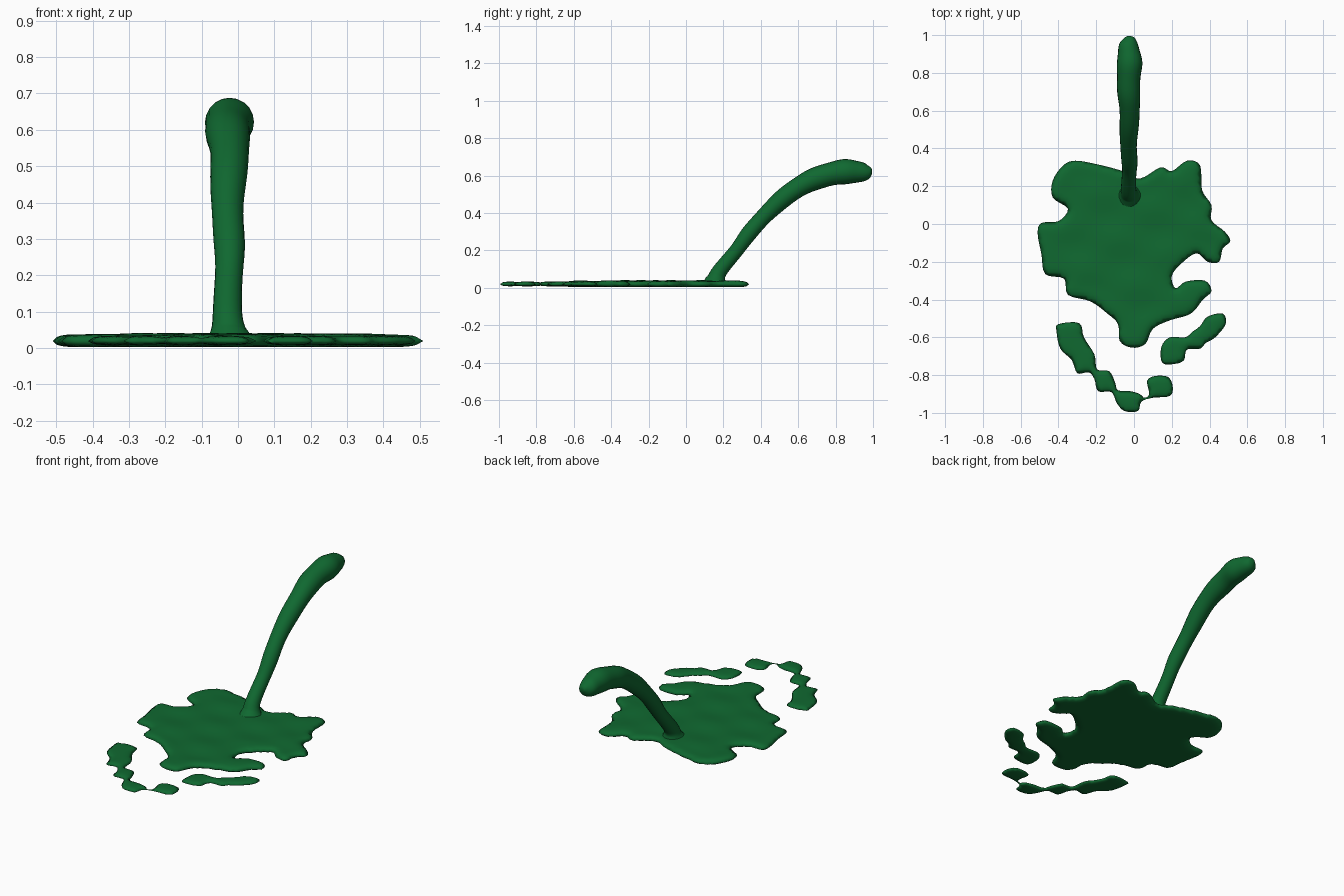
import bpy, bmesh, math
from mathutils import Vector
from mathutils.geometry import delaunay_2d_cdt, intersect_point_line

if "Cube" in bpy.data.objects:
    bpy.data.objects.remove(bpy.data.objects["Cube"])

green = bpy.data.materials.new("green_liquid")
green.diffuse_color = (0.005, 0.14, 0.03, 1)
green.use_nodes = True
green.node_tree.nodes["Principled BSDF"].inputs["Base Color"].default_value = green.diffuse_color


def spline(pts, steps, closed):
    """Catmull-Rom curve through the points."""
    pts = [Vector(p) for p in pts]
    n, out = len(pts), []
    get = (lambda i: pts[i % n]) if closed else (lambda i: pts[max(0, min(n - 1, i))])
    for i in range(n if closed else n - 1):
        a, b, c, d = (get(i + k) for k in (-1, 0, 1, 2))
        for s in range(steps):
            t = s / steps
            out.append(0.5 * (2 * b + (c - a) * t + (2 * a - 5 * b + 4 * c - d) * t * t
                              + (3 * b - a - 3 * c + d) * t ** 3))
    return out if closed else out + [pts[-1]]


def finish(bm, name):
    bmesh.ops.recalc_face_normals(bm, faces=bm.faces)
    for f in bm.faces:
        f.smooth = True
    me = bpy.data.meshes.new(name)
    bm.to_mesh(me)
    bm.free()
    me.materials.append(green)
    ob = bpy.data.objects.new(name, me)
    bpy.context.collection.objects.link(ob)
    return ob


def pool(name, outline, rise, drop, cell=0.02, ripple=0.0, rim_z=0.019):
    """Thin lens-edged sheet of liquid filling an outline."""
    rim = spline(outline, 4, True)
    n = len(rim)
    segs = [(rim[i], rim[(i + 1) % n]) for i in range(n)]

    def edge_distance(p):
        best = 9
        for a, b in segs:
            q, t = intersect_point_line(p, a, b)
            q = a if t < 0 else b if t > 1 else q
            best = min(best, (p - q.to_2d()).length)
        return best

    def inside(p):
        hit = False
        for a, b in segs:
            if (a.y > p.y) != (b.y > p.y) and p.x < a.x + (p.y - a.y) * (b.x - a.x) / (b.y - a.y):
                hit = not hit
        return hit

    pts = list(rim)
    xs, ys = [p.x for p in rim], [p.y for p in rim]
    for i in range(int((max(xs) - min(xs)) / cell) + 1):
        for j in range(int((max(ys) - min(ys)) / cell) + 1):
            p = Vector((min(xs) + (i + 0.5 * (j % 2)) * cell, min(ys) + j * cell))
            if inside(p) and edge_distance(p) > 0.008:
                pts.append(p)
    verts, _, faces, *_ = delaunay_2d_cdt(pts, [(i, (i + 1) % n) for i in range(n)], [], 1, 1e-5)
    bm = bmesh.new()
    top, bottom = [], []
    for v in verts:
        d = edge_distance(v)
        if d < 1e-4:
            top.append(bm.verts.new((v.x, v.y, rim_z)))
            bottom.append(top[-1])
            continue
        k = math.sqrt(1 - (1 - min(d / 0.05, 1)) ** 2)
        wave = ripple * min(d / 0.1, 1) * math.sin(13 * v.x + 5 * v.y) * math.sin(24 * v.y - 4 * v.x)
        top.append(bm.verts.new((v.x, v.y, rim_z + rise * k + wave)))
        bottom.append(bm.verts.new((v.x, v.y, rim_z - drop * k)))
    for f in faces:
        bm.faces.new([top[i] for i in f])
        if any(top[i] is not bottom[i] for i in f):
            bm.faces.new([bottom[i] for i in reversed(f)])
    return finish(bm, name)


# Main puddle with lobed edge
pool("puddle", [
    (-.31, .335), (-.19, .315), (-.06, .28), (.03, .24), (.14, .30), (.20, .28), (.28, .335),
    (.35, .31), (.36, .18), (.41, .10), (.41, .02), (.48, -.04), (.51, -.09), (.47, -.13),
    (.45, -.20), (.39, -.20), (.33, -.155), (.25, -.21), (.20, -.275), (.22, -.34),
    (.275, -.305), (.375, -.30), (.41, -.355), (.365, -.40), (.30, -.475), (.19, -.51),
    (.10, -.555), (.06, -.635), (-.01, -.655), (-.075, -.62), (-.085, -.53), (-.14, -.475),
    (-.23, -.41), (-.35, -.375), (-.37, -.29), (-.47, -.265), (-.49, -.16), (-.51, -.05),
    (-.49, .005), (-.40, .015), (-.35, .08), (-.43, .14), (-.43, .23), (-.375, .31)],
    0.018, 0.016, ripple=0.004)

# Detached splashes in front of the puddle
pool("splash_left", [
    (-.40, -.53), (-.29, -.525), (-.265, -.60), (-.21, -.69), (-.195, -.77), (-.13, -.78),
    (-.10, -.84), (-.085, -.88), (-.02, -.885), (.03, -.90), (.055, -.92), (.08, -.90),
    (.07, -.83), (.11, -.805), (.18, -.81), (.205, -.86), (.19, -.91), (.10, -.92),
    (.04, -.94), (.02, -.99), (-.05, -.99), (-.09, -.95), (-.12, -.89), (-.19, -.885),
    (-.21, -.82), (-.24, -.785), (-.30, -.79), (-.33, -.72), (-.39, -.66), (-.41, -.57)],
    0.014, 0.011, cell=0.015)
pool("splash_right", [
    (.39, -.49), (.47, -.475), (.485, -.53), (.43, -.60), (.38, -.63), (.35, -.66),
    (.28, -.665), (.265, -.72), (.22, -.74), (.15, -.735), (.145, -.65), (.19, -.60),
    (.27, -.60), (.31, -.57), (.35, -.54)],
    0.014, 0.011, cell=0.015)

# Pouring stream: (y, z, radius) along the arc, thicker toward the top
path = spline([
    (.15, .02, .07), (.16, .04, .055), (.18, .09, .04), (.27, .20, .039), (.34, .295, .042),
    (.43, .395, .045), (.54, .495, .051), (.65, .565, .057), (.75, .602, .062),
    (.84, .62, .066), (.91, .62, .06), (.96, .618, .045), (.985, .62, .028), (.995, .62, .01)],
    4, False)
bm = bmesh.new()
SIDES = 20
rings = []
for i, (y, z, r) in enumerate(path):
    a, b = path[max(i - 1, 0)], path[min(i + 1, len(path) - 1)]
    tan = Vector((0, b.x - a.x, b.y - a.y)).normalized()
    if i < 4:
        tan = Vector((0, 0.15, 1)).normalized()
    up = Vector((1, 0, 0)).cross(tan)
    centre = Vector((-0.026 + 0.003 * math.sin(i * 0.55), y, z))
    r *= 1 + 0.025 * math.sin(i * 0.9)
    rings.append([bm.verts.new(centre + r * (Vector((1, 0, 0)) * math.cos(t) + up * math.sin(t)))
                  for t in (2 * math.pi * k / SIDES for k in range(SIDES))])
for lo, hi in zip(rings, rings[1:]):
    for k in range(SIDES):
        m = (k + 1) % SIDES
        bm.faces.new((lo[k], lo[m], hi[m], hi[k]))
bm.faces.new(rings[0])
bm.faces.new(rings[-1])
finish(bm, "stream")
